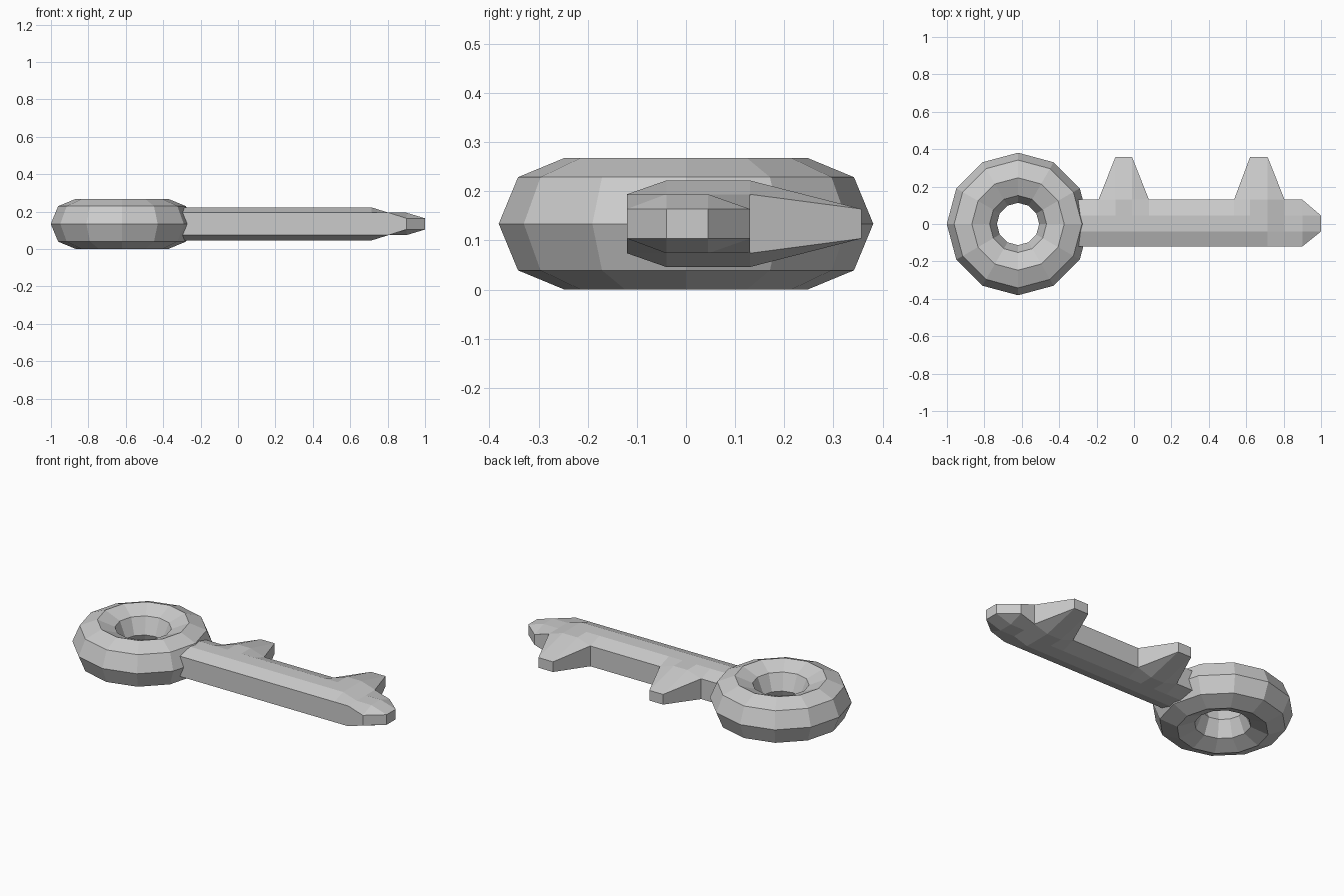
import bpy, bmesh

if "Cube" in bpy.data.objects:
    bpy.data.objects.remove(bpy.data.objects["Cube"])

MID = 0.134

# ring handle: coarse 12 x 8 torus
bpy.ops.mesh.primitive_torus_add(major_segments=12, minor_segments=8,
                                 major_radius=0.247, minor_radius=0.134,
                                 location=(-0.62, 0, MID))
bpy.context.object.name = "ring_handle"

# blade: a grid of half-thicknesses, mirrored about the mid plane
xs = [-0.3, -0.19, -0.1, -0.01, 0.08, 0.535, 0.62, 0.715, 0.805, 0.9, 1.0]
ys = [-0.12, -0.04, 0.045, 0.13]
THICK, EDGE, TIP = 0.088, 0.06, 0.03
TEETH = (1, 5)  # first grid column of each tooth

points = {}
for i, x in enumerate(xs):
    for j, y in enumerate(ys):
        outer = j in (0, 3)
        h = EDGE if outer else THICK
        if j == 3 and any(i in (t + 1, t + 2) for t in TEETH):
            h = THICK
        if i == 8:
            h = EDGE
        if i == 9:
            h = TIP if outer else EDGE
        if i == 10:
            if outer:
                continue
            h = TIP
        points[i, j] = (x, y, h)

cells = [[(i, j), (i + 1, j), (i + 1, j + 1), (i, j + 1)]
         for i in range(len(xs) - 1) for j in range(3)]

# teeth: taper from the back edge to a small blunt end
for t in TEETH:
    a, b = (t + 1, 4), (t + 2, 4)
    points[a] = (xs[t + 1], 0.357, TIP)
    points[b] = (xs[t + 2], 0.357, TIP)
    cells += [[(t, 3), (t + 1, 3), a],
              [(t + 1, 3), (t + 2, 3), b, a],
              [(t + 2, 3), (t + 3, 3), b]]

bm = bmesh.new()
top = {k: bm.verts.new((x, y, MID + h)) for k, (x, y, h) in points.items()}
low = {k: bm.verts.new((x, y, MID - h)) for k, (x, y, h) in points.items()}
edges = {}
for cell in cells:
    loop = [k for k in cell if k in points]
    bm.faces.new([top[k] for k in loop])
    bm.faces.new([low[k] for k in reversed(loop)])
    for a, b in zip(loop, loop[1:] + loop[:1]):
        edges.setdefault(frozenset((a, b)), []).append((a, b))

# side walls along the open outline
for uses in edges.values():
    if len(uses) == 1:
        a, b = uses[0]
        bm.faces.new([top[b], top[a], low[a], low[b]])
bmesh.ops.recalc_face_normals(bm, faces=bm.faces[:])
mesh = bpy.data.meshes.new("toothed_shaft")
bm.to_mesh(mesh)
bm.free()
bpy.context.collection.objects.link(bpy.data.objects.new("toothed_shaft", mesh))
